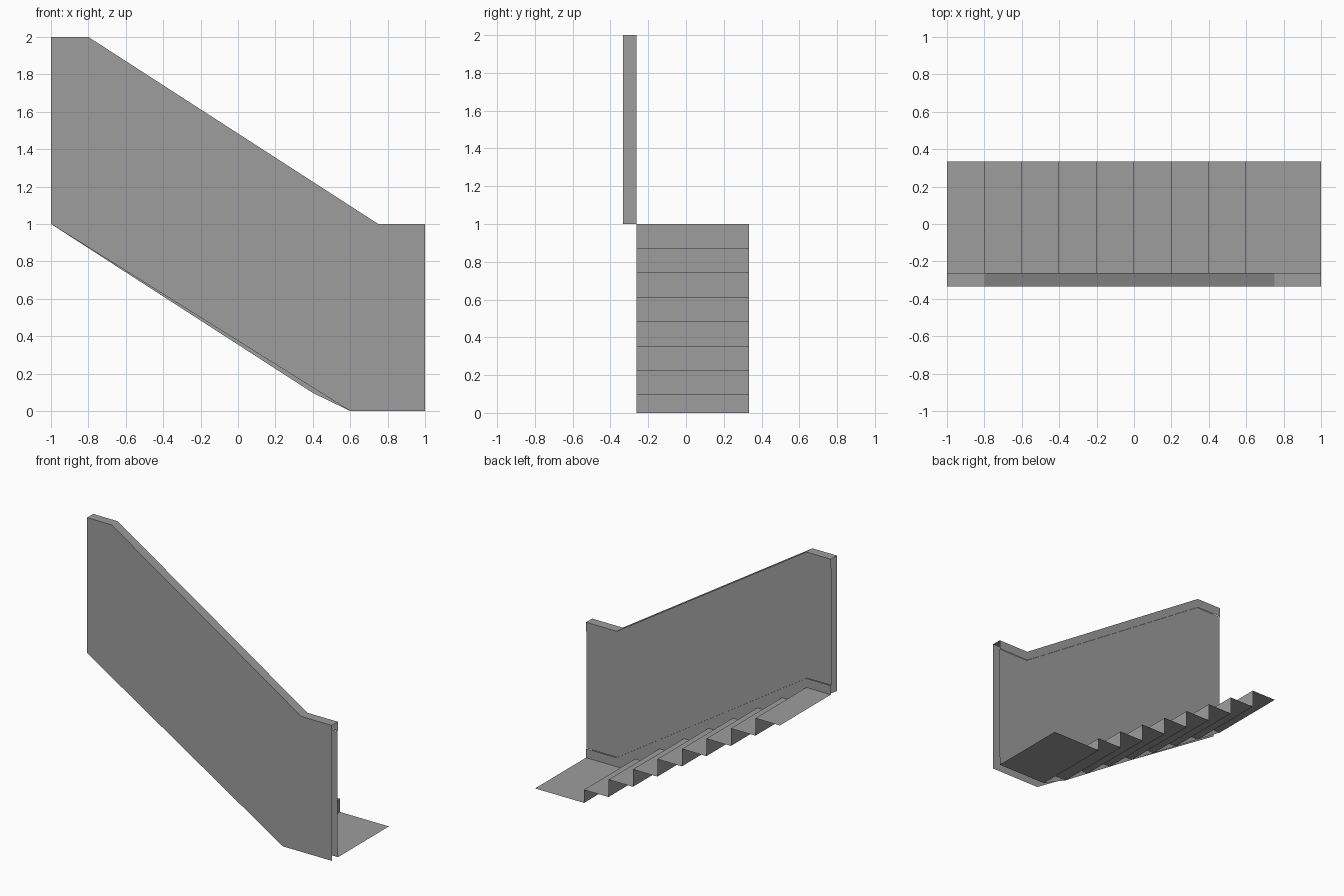
import bpy

cube = bpy.data.objects.get("Cube")
if cube:
    bpy.data.objects.remove(cube, do_unlink=True)

FRONT, PANEL, INNER, BACK = -0.333, -0.267, -0.262, 0.333
LIP = 0.067

grey = bpy.data.materials.new("plain_grey")
grey.use_nodes = True
colour = (0.34, 0.34, 0.34, 1)
grey.diffuse_color = colour
grey.node_tree.nodes["Principled BSDF"].inputs["Base Color"].default_value = colour


def make_object(name, verts, faces):
    mesh = bpy.data.meshes.new(name)
    mesh.from_pydata(verts, [], faces)
    mesh.materials.append(grey)
    obj = bpy.data.objects.new(name, mesh)
    bpy.context.collection.objects.link(obj)
    return obj


def upright_sheet(name, outline, y, face_back=False):
    """Flat sheet in the xz plane from a clockwise outline."""
    order = list(range(len(outline)))
    if not face_back:
        order.reverse()
    return make_object(name, [(x, y, z) for x, z in outline], [order])


def folded_strip(name, path, y0, y1):
    """Sheet swept across y along an xz path running towards +x."""
    n = len(path)
    verts = [(x, y, z) for y in (y0, y1) for x, z in path]
    faces = [(i, i + 1, n + i + 1, n + i) for i in range(n - 1)]
    return make_object(name, verts, faces)


def lowered(path, drop):
    return [(x, z - drop) for x, z in path]


# Shared edge lines, each running from the high end to the low end
rail = [(-1, 2), (-0.8, 2), (0.75, 1), (1, 1)]
panel_top = lowered(rail, LIP)
panel_foot = lowered(rail, 1 - LIP)
front_foot = [(-1, 1), (0.6, 0), (1, 0)]
stringer_foot = [(-1, 1), (0.4, 0.097), (0.6, 0), (1, 0)]

# Side wall: outer sheet, top cap, inner panel and its borders
upright_sheet("outer_wall", rail + front_foot[::-1], FRONT)
folded_strip("wall_cap", rail, FRONT, INNER)
upright_sheet("cap_lip", rail + panel_top[::-1], INNER, True)
upright_sheet("inner_panel", panel_top + panel_foot[::-1], PANEL, True)
upright_sheet("stair_stringer", panel_foot + stringer_foot[::-1], INNER, True)

# Stairs: one folded sheet of treads and risers, shorter first riser
steps, run, rise = 8, 0.2, 0.129
profile = [(-1, 1)]
for i in range(steps):
    x = -1 + run * (i + 1)
    z = 1 - rise * i
    profile += [(x, z), (x, z - rise if i < steps - 1 else 0)]
profile.append((1, 0))
folded_strip("stairs", profile, INNER, BACK)
